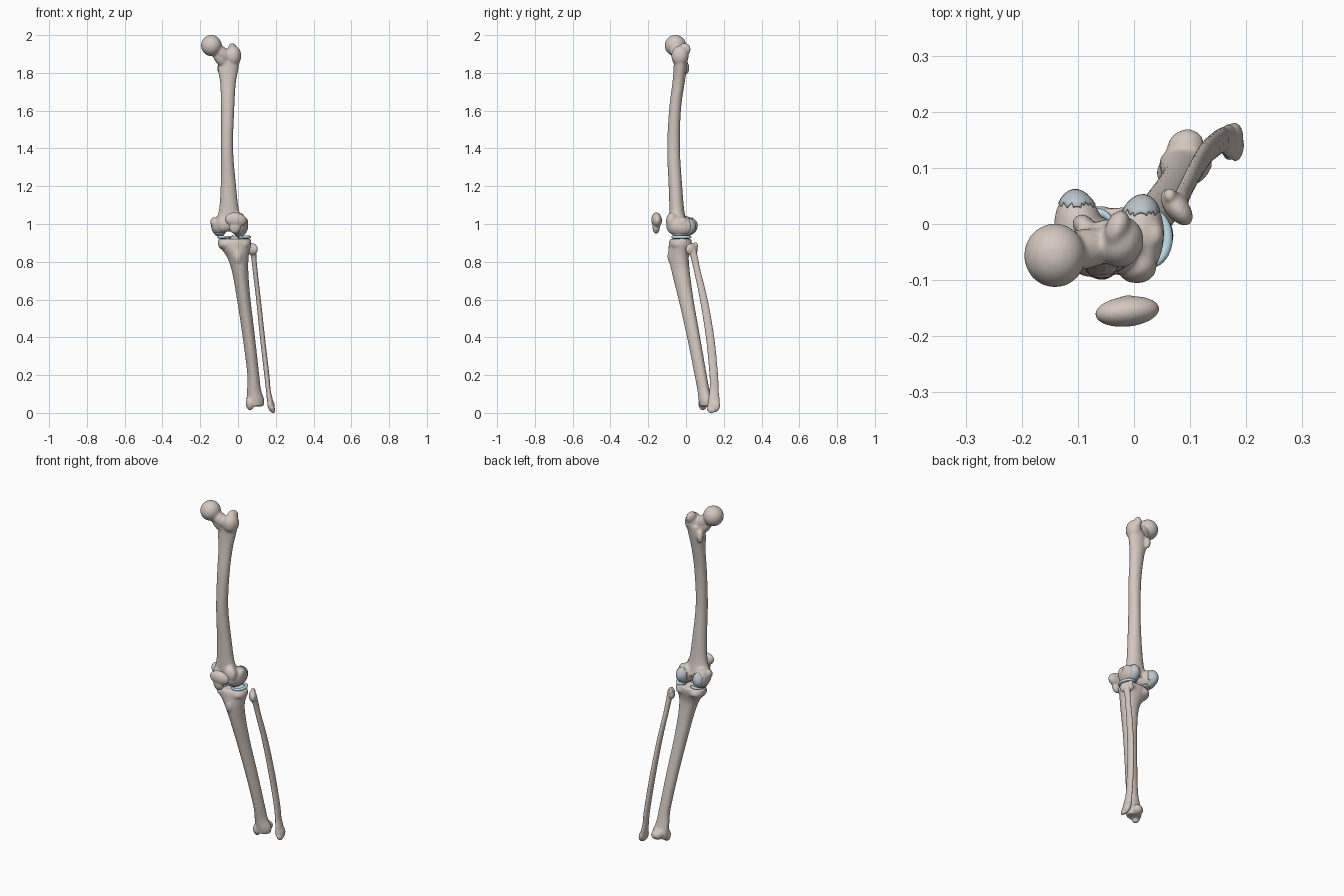
import bpy, bmesh, math
from mathutils import Matrix, Vector, Euler

if "Cube" in bpy.data.objects:
    bpy.data.objects.remove(bpy.data.objects["Cube"])

def material(name, col):
    m = bpy.data.materials.new(name)
    m.diffuse_color = (*col, 1)
    m.use_nodes = True
    m.node_tree.nodes["Principled BSDF"].inputs["Base Color"].default_value = m.diffuse_color
    return m

BONE = material("bone", (0.66, 0.58, 0.53))
CARTILAGE = material("cartilage", (0.50, 0.56, 0.60))
MENISCUS = material("meniscus", (0.55, 0.76, 0.85))

def loft(bm, sections, k=0.0, n=24, steps=5):
    """Tube through silhouette limits (z, x0, x1, y0, y1); k narrows the front side."""
    s = [Vector((z, (a + b) / 2, (c + d) / 2, (b - a) / 2, (d - c) / 2)) for z, a, b, c, d in sections]
    s = [s[0]] + s + [s[-1]]
    rows = []
    for i in range(1, len(s) - 2):
        p0, p1, p2, p3 = s[i - 1:i + 3]
        for j in range(steps):
            t = j / steps
            rows.append(0.5 * (2 * p1 + (p2 - p0) * t + (2 * p0 - 5 * p1 + 4 * p2 - p3) * t * t
                               + (3 * p1 - p0 - 3 * p2 + p3) * t ** 3))
    rows.append(s[-1])
    rings = []
    for z, cx, cy, rx, ry in rows:
        angs = [2 * math.pi * q / n for q in range(n)]
        rings.append([bm.verts.new((cx + rx * math.cos(a) * (1 + k * math.sin(a)),
                                    cy + ry * math.sin(a), z)) for a in angs])
    for r0, r1 in zip(rings, rings[1:]):
        for q in range(n):
            bm.faces.new((r0[q], r0[(q + 1) % n], r1[(q + 1) % n], r1[q]))
    bm.faces.new(rings[0])
    bm.faces.new(rings[-1])

def blob(bm, c, r, rot=(0, 0, 0)):
    m = Matrix.LocRotScale(Vector(c), Euler([math.radians(a) for a in rot]), Vector(r))
    return bmesh.ops.create_uvsphere(bm, u_segments=32, v_segments=20, radius=1, matrix=m)["verts"]

def rod(bm, a, b, r):
    """Stretched ellipsoid joining two points."""
    a, b = Vector(a), Vector(b)
    q = (b - a).to_track_quat('Z', 'Y')
    m = Matrix.LocRotScale((a + b) / 2, q, Vector((r, r, (b - a).length * 0.6)))
    bmesh.ops.create_uvsphere(bm, u_segments=24, v_segments=16, radius=1, matrix=m)

def finish(name, bm, mat, voxel=None, smooth=5):
    bmesh.ops.recalc_face_normals(bm, faces=bm.faces)
    me = bpy.data.meshes.new(name)
    bm.to_mesh(me)
    bm.free()
    me.materials.append(mat)
    for p in me.polygons:
        p.use_smooth = True
    ob = bpy.data.objects.new(name, me)
    bpy.context.collection.objects.link(ob)
    if voxel:
        rm = ob.modifiers.new("fuse", 'REMESH')
        rm.mode, rm.voxel_size, rm.use_smooth_shade = 'VOXEL', voxel, True
        sm = ob.modifiers.new("soften", 'SMOOTH')
        sm.factor, sm.iterations = 0.5, smooth
    return ob

# Femur: shaft, head, neck, trochanters, condyles
bm = bmesh.new()
loft(bm, [(0.99, -.125, .035, -.085, .01), (1.03, -.115, .022, -.088, .0), (1.08, -.10, .004, -.088, -.01),
          (1.2, -.092, -.01, -.092, -.02), (1.4, -.09, -.026, -.1, -.032), (1.6, -.09, -.02, -.09, -.027),
          (1.74, -.094, -.012, -.073, -.008), (1.82, -.105, .002, -.066, .004), (1.88, -.085, .012, -.065, .01)])
blob(bm, (-.141, -.056, 1.945), (.055, .057, .056))
rod(bm, (-.14, -.055, 1.94), (-.04, -.035, 1.87), .036)
rod(bm, (-.12, -.05, 1.915), (-.065, -.035, 1.84), .032)
blob(bm, (-.024, -.032, 1.89), (.041, .046, .055), (0, 0, -15))
blob(bm, (-.03, -.008, 1.925), (.021, .034, .033), (0, 0, -20))
blob(bm, (-.092, .0, 1.825), (.018, .018, .034))
blob(bm, (-.098, -.012, .99), (.044, .070, .053), (0, 0, 8))
blob(bm, (.008, -.028, .987), (.045, .077, .053), (0, 0, -8))
blob(bm, (.005, -.075, 1.015), (.036, .031, .046))
blob(bm, (-.075, -.065, 1.0), (.038, .030, .045))
blob(bm, (-.05, -.055, .995), (.05, .035, .036))
blob(bm, (-.128, -.03, 1.01), (.019, .028, .026))
blob(bm, (.036, -.02, 1.01), (.018, .026, .026))
finish("femur", bm, BONE, .006)

# Tibia: plateau, tuberosity, shaft, ankle end
bm = bmesh.new()
loft(bm, [(.035, .05, .135, .072, .135), (.07, .046, .138, .066, .138), (.12, .048, .122, .06, .125),
          (.2, .05, .112, .045, .11), (.4, .025, .09, .005, .075), (.6, -.005, .066, -.04, .04),
          (.75, -.032, .054, -.077, .02), (.83, -.06, .056, -.092, .015), (.88, -.098, .066, -.092, .026),
          (.905, -.106, .07, -.09, .03), (.922, -.10, .066, -.082, .027)], k=.2)
blob(bm, (-.06, -.025, .893), (.046, .058, .034))
blob(bm, (.025, -.025, .893), (.045, .056, .034))
blob(bm, (0, -.078, .83), (.024, .020, .042))
blob(bm, (-.03, -.022, .922), (.009, .02, .022))
blob(bm, (-.008, -.018, .922), (.009, .02, .020))
blob(bm, (.062, .088, .047), (.02, .024, .034), (0, -8, 35))
blob(bm, (.092, .138, .062), (.034, .03, .028), (0, 0, 30))
finish("tibia", bm, BONE, .006)

# Fibula: head, thin shaft, outer ankle
bm = bmesh.new()
loft(bm, [(.03, .158, .19, .115, .178), (.07, .153, .184, .118, .178), (.12, .148, .173, .124, .173),
          (.2, .139, .166, .124, .17), (.4, .116, .143, .105, .15), (.6, .096, .121, .073, .115),
          (.75, .078, .104, .042, .078), (.82, .07, .098, .026, .064), (.87, .06, .096, .012, .052)])
blob(bm, (.076, .03, .866), (.021, .038, .032), (0, 0, 38))
blob(bm, (.064, .05, .885), (.012, .014, .018))
blob(bm, (.175, .147, .04), (.018, .034, .038), (0, -12, -10))
blob(bm, (.184, .135, .02), (.011, .024, .021), (0, -12, -10))
finish("fibula", bm, BONE, .004, 4)

# Patella: rounded heart shape, pointed below
bm = bmesh.new()
blob(bm, (-.012, -.156, 1.022), (.058, .027, .039), (0, 8, 6))
blob(bm, (-.016, -.158, .988), (.032, .020, .040))
blob(bm, (-.01, -.145, 1.018), (.025, .018, .03))
finish("patella", bm, BONE, .004, 8)

# Cartilage caps on the rear and underside of each condyle
for side, c, r, tilt in (("medial", (-.098, -.010, .99), (.043, .073, .056), 8),
                         ("lateral", (.008, -.025, .987), (.044, .079, .056), -8)):
    bm = bmesh.new()
    vs = blob(bm, c, r, (0, 0, tilt))
    cut = [v for v in vs if v.co.y - c[1] < .04 and (v.co.z - c[2]) > -.033]
    bmesh.ops.delete(bm, geom=cut, context='VERTS')
    ob = finish(side + "_femoral_cartilage", bm, CARTILAGE)
    so = ob.modifiers.new("thickness", 'SOLIDIFY')
    so.thickness = .004

# Thin cartilage pads on the tibial plateau and crescent menisci around them
for side, cx, open_at, rx in (("medial", -.066, 0, .034), ("lateral", .027, math.pi, .033)):
    bm = bmesh.new()
    blob(bm, (cx, -.025, .925), (.030, .042, .006))
    finish(side + "_tibial_cartilage", bm, MENISCUS)
    n, m, rings = 32, 10, []
    bm = bmesh.new()
    for i in range(n + 1):
        a = open_at + .6 + (2 * math.pi - 1.2) * i / n
        w = .35 + .65 * math.sin(math.pi * i / n) ** .5 if 0 < i < n else .35
        ring = []
        for j in range(m):
            b = 2 * math.pi * j / m
            d = .009 * w * math.cos(b)
            ring.append(bm.verts.new((cx + (rx + d) * math.cos(a), -.025 + (.046 + d) * math.sin(a),
                                      .931 + .008 * w * math.sin(b))))
        rings.append(ring)
    for r0, r1 in zip(rings, rings[1:]):
        for j in range(m):
            bm.faces.new((r0[j], r0[(j + 1) % m], r1[(j + 1) % m], r1[j]))
    bm.faces.new(rings[0])
    bm.faces.new(rings[-1])
    finish(side + "_meniscus", bm, MENISCUS)
